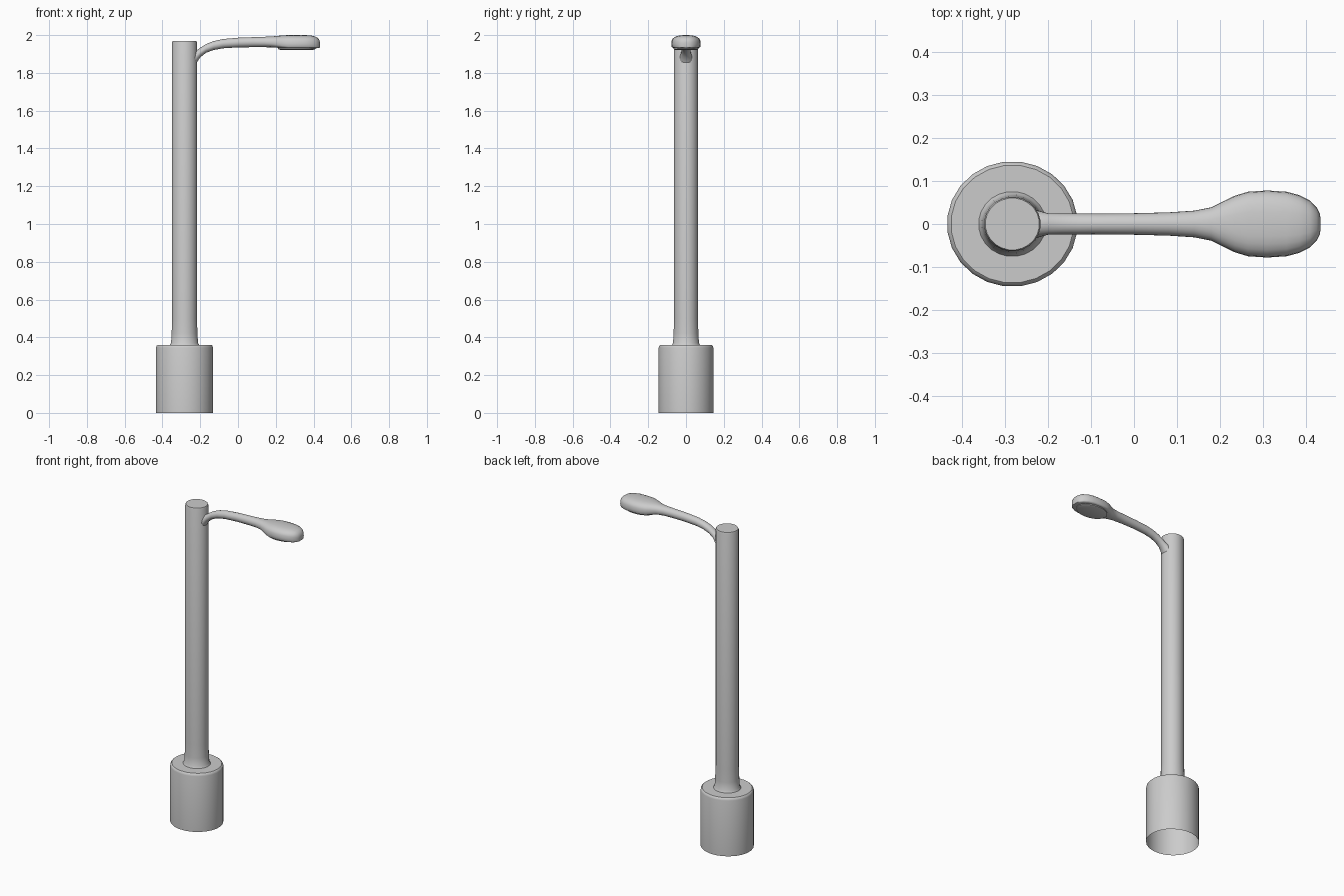
import bpy, bmesh, math

if "Cube" in bpy.data.objects:
    bpy.data.objects.remove(bpy.data.objects["Cube"])

GREY = (0.6, 0.6, 0.6, 1)
metal = bpy.data.materials.new("grey metal")
metal.use_nodes = True
metal.diffuse_color = GREY
metal.node_tree.nodes["Principled BSDF"].inputs["Base Color"].default_value = GREY


def loft(name, rings, cap_start=True, cap_end=True):
    """Skin a list of equal-length point rings into a smooth object."""
    bm = bmesh.new()
    loops = [[bm.verts.new(p) for p in ring] for ring in rings]
    for a, b in zip(loops, loops[1:]):
        for i in range(len(a)):
            j = (i + 1) % len(a)
            bm.faces.new((a[i], a[j], b[j], b[i]))
    if cap_start:
        bm.faces.new(loops[0][::-1])
    if cap_end:
        bm.faces.new(loops[-1])
    bmesh.ops.recalc_face_normals(bm, faces=bm.faces)
    mesh = bpy.data.meshes.new(name)
    bm.to_mesh(mesh)
    bm.free()
    mesh.materials.append(metal)
    obj = bpy.data.objects.new(name, mesh)
    bpy.context.collection.objects.link(obj)
    bpy.ops.object.select_all(action="DESELECT")
    obj.select_set(True)
    bpy.context.view_layer.objects.active = obj
    bpy.ops.object.shade_smooth_by_angle(angle=math.radians(35))
    return obj


def ellipse(x, z, rx, ry, n=24):
    return [(x + rx * math.cos(t), ry * math.sin(t), z)
            for t in (math.tau * (i + 0.5) / n for i in range(n))]


def power(v, e):
    return math.copysign(abs(v) ** e, v)


def section(x, low, high, half, square, n=24):
    """Cross-section of the arm: round above, squarer below."""
    mid = low + (high - low) * (0.5 - 0.15 * square)
    points = []
    for i in range(n):
        t = math.tau * i / n
        c, s = math.cos(t), math.sin(t)
        e = 1 - 0.25 * square if s > 0 else 1 - 0.65 * square
        reach = (high - mid) if s > 0 else (mid - low)
        points.append((x, half * power(c, e), mid + reach * power(s, e)))
    return points


POLE_X = -0.283

# Hollow base, open underneath, with a chamfered rim and a closing top
base = [(0.152, 0), (0.152, 0.345), (0.149, 0.355), (0.143, 0.36), (0.06, 0.36)]
loft("base", [ellipse(POLE_X, z, r, r * 0.96) for r, z in base], False, False)

# Pole with a flared foot
pole = [(0.08, 0.358), (0.072, 0.37), (0.069, 0.42), (0.066, 0.5),
        (0.066, 1.962), (0.063, 1.97)]
loft("pole", [ellipse(POLE_X, z, r, r * 0.96) for r, z in pole], False, True)

# Arm and lamp head: x, underside, top, half width, squareness
arm = [(-0.235, 1.82, 1.915, 0.035, 0), (-0.215, 1.86, 1.922, 0.029, 0),
       (-0.2, 1.882, 1.933, 0.025, 0), (-0.17, 1.906, 1.952, 0.024, 0),
       (-0.13, 1.921, 1.968, 0.024, 0), (-0.08, 1.93, 1.979, 0.024, 0),
       (0, 1.935, 1.986, 0.025, 0), (0.08, 1.936, 1.989, 0.027, 0),
       (0.14, 1.936, 1.991, 0.031, 0.1), (0.18, 1.935, 1.993, 0.039, 0.3),
       (0.21, 1.933, 1.996, 0.054, 0.6), (0.235, 1.931, 1.998, 0.066, 0.8),
       (0.265, 1.93, 2, 0.075, 1), (0.31, 1.93, 2, 0.078, 1),
       (0.355, 1.93, 2, 0.075, 1), (0.385, 1.93, 1.998, 0.067, 1),
       (0.41, 1.93, 1.992, 0.054, 1), (0.425, 1.931, 1.983, 0.038, 1),
       (0.432, 1.933, 1.97, 0.024, 1), (0.434, 1.938, 1.96, 0.012, 1)]
loft("lamp_arm", [section(*row) for row in arm])

# Shallow lens under the lamp head
loft("lamp_lens", [ellipse(0.31, z, r, r * 0.66) for r, z in
                   ((0.1, 1.932), (0.1, 1.926), (0.088, 1.922))], False, True)
